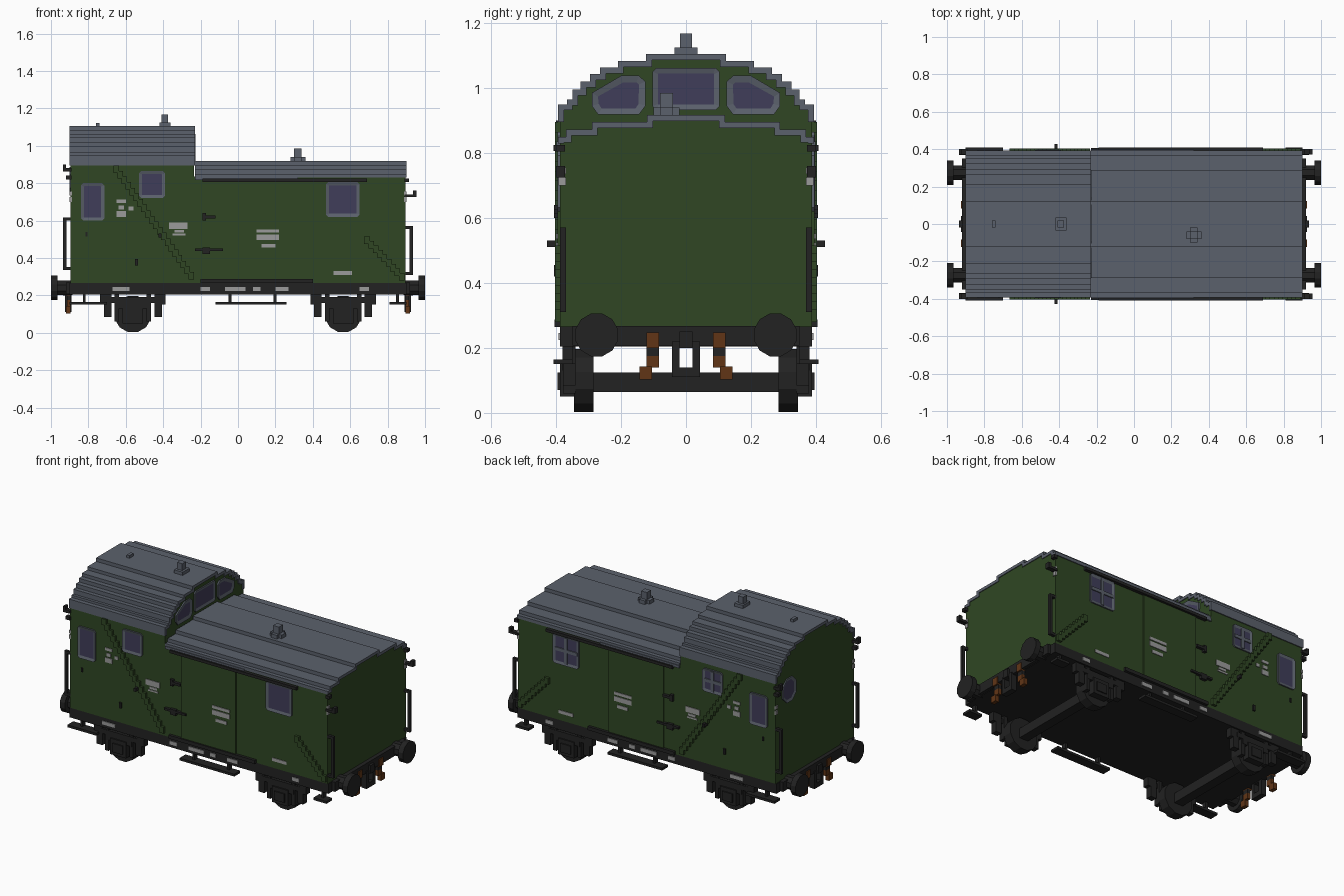
import bpy, bmesh, math
from mathutils import Matrix, Vector

cube = bpy.data.objects.get("Cube")
if cube:
    bpy.data.objects.remove(cube, do_unlink=True)


def material(name, rgb):
    m = bpy.data.materials.new(name)
    m.use_nodes = True
    col = (*rgb, 1)
    m.diffuse_color = col
    m.node_tree.nodes["Principled BSDF"].inputs["Base Color"].default_value = col
    return m


GREEN = material("dark green", (.029, .062, .017))
GREY = material("roof grey", (.105, .12, .15))
BLACK = material("chassis black", (.016, .016, .016))
GLASS = material("violet glass", (.051, .047, .1))
RUST = material("rust brown", (.12, .036, .008))
LABEL = material("label grey", (.33, .33, .33))


def finish(bm, name, *mats):
    bmesh.ops.recalc_face_normals(bm, faces=bm.faces)
    me = bpy.data.meshes.new(name)
    bm.to_mesh(me)
    bm.free()
    for m in mats:
        me.materials.append(m)
    ob = bpy.data.objects.new(name, me)
    bpy.context.collection.objects.link(ob)
    return ob


def signs(flag):
    return (1, -1) if flag else (1,)


def boxes(name, mat, items, mx=False, my=False):
    """Boxes given as x0, x1, y0, y1, z0, z1, optionally mirrored in x and y."""
    bm = bmesh.new()
    for x0, x1, y0, y1, z0, z1 in items:
        for sx in signs(mx):
            for sy in signs(my):
                mid = Vector((sx * (x0 + x1) / 2, sy * (y0 + y1) / 2, (z0 + z1) / 2))
                size = Matrix.Diagonal((x1 - x0, y1 - y0, z1 - z0, 1))
                bmesh.ops.create_cube(bm, size=1, matrix=Matrix.Translation(mid) @ size)
    return finish(bm, name, mat)


def cylinders(name, mat, r, depth, axis, spots, sides=12):
    bm = bmesh.new()
    turn = Matrix.Rotation(math.pi / 2, 4, 'Y' if axis == 'X' else 'X')
    spin = Matrix.Rotation(math.pi / sides, 4, 'Z')
    for p in spots:
        bmesh.ops.create_cone(bm, cap_ends=True, segments=sides, radius1=r, radius2=r,
                              depth=depth, matrix=Matrix.Translation(p) @ turn @ spin)
    return finish(bm, name, mat)


def prism(name, mat, pts, x0, x1):
    """Extrude a (y, z) outline along x."""
    bm = bmesh.new()
    face = bm.faces.new([bm.verts.new((x0, y, z)) for y, z in pts])
    new = bmesh.ops.extrude_face_region(bm, geom=[face])["geom"]
    verts = [v for v in new if isinstance(v, bmesh.types.BMVert)]
    bmesh.ops.translate(bm, vec=(x1 - x0, 0, 0), verts=verts)
    return finish(bm, name, mat)


def stair(steps, base, inset=0.0):
    """Symmetric stepped arch outline from (half width, height) steps."""
    half, low = [], base
    for w, z in reversed(steps):
        half += [(w - inset, low), (w - inset, z - inset)]
        low = z - inset
    return half + [(-y, z) for y, z in reversed(half)]


def window(name, pts, direction, dist, border=.018):
    """Raised frame with a recessed pane, on a wall facing the direction."""
    n = Vector(direction)
    bm = bmesh.new()
    loc = [n * dist + (Vector((u, 0, v)) if n.y else Vector((0, u, v))) for u, v in pts]
    face = bm.faces.new([bm.verts.new(p) for p in loc])
    face.normal_update()
    if face.normal.dot(n) < 0:
        face.normal_flip()
    new = bmesh.ops.extrude_face_region(bm, geom=[face])["geom"]
    bmesh.ops.translate(bm, vec=n * .009, verts=[g for g in new if isinstance(g, bmesh.types.BMVert)])
    pane = [g for g in new if isinstance(g, bmesh.types.BMFace)][0]
    bm.normal_update()
    bmesh.ops.inset_region(bm, faces=[pane], thickness=border, depth=-.005)
    pane.material_index = 1
    return finish(bm, name, GREY, GLASS)


def chamfered(x0, x1, z0, z1, c=.012):
    return [(x0 + c, z0), (x1 - c, z0), (x1, z0 + c), (x1, z1 - c),
            (x1 - c, z1), (x0 + c, z1), (x0, z1 - c), (x0, z0 + c)]


# Body walls and stepped roofs
boxes("cab_walls", GREEN, [(-.895, -.235, -.388, .388, .265, .895)])
boxes("van_walls", GREEN, [(-.235, .895, -.388, .388, .265, .835)])
high = [(.123, 1.105), (.21, 1.083), (.265, 1.063), (.295, 1.043), (.325, 1.02),
        (.35, .995), (.367, .965), (.394, .95)]
low = [(.12, .917), (.29, .895), (.37, .872), (.394, .85)]
for name, steps, base, x0, x1 in (("cab", high, .895, -.9, -.23), ("van", low, .83, -.23, .9)):
    shell = stair(steps, base) + stair(steps, base, .018)[::-1]
    prism(name + "_roof", GREY, shell, x0, x1)
    prism(name + "_gable", GREEN, stair(steps, base - .03, .018), x0 + .005, x1 - .005)
boxes("roof_eave", GREY, [(-.23, .32, .385, .398, .818, .835)], my=True)
boxes("roof_vents", GREY, [(-.42, -.36, -.035, .035, 1.1, 1.125), (-.41, -.375, -.018, .018, 1.12, 1.168),
                           (-.76, -.74, -.02, .02, 1.1, 1.122),
                           (.28, .36, -.08, -.04, .91, .94), (.3, .34, -.1, -.02, .91, .94),
                           (.3, .34, -.08, -.04, .93, .985)])

# Side windows; the back ones of the two square windows have crossbars
for side, label in ((-1, "front"), (1, "back")):
    for i, (x0, x1, z0, z1) in enumerate([(-.84, -.715, .6, .8), (-.53, -.39, .72, .865), (.47, .65, .62, .805)]):
        window(f"{label}_window_{i + 1}", chamfered(x0, x1, z0, z1), (0, side, 0), .387)
        if side > 0 and i:
            cx, cz = (x0 + x1) / 2, (z0 + z1) / 2
            boxes(f"back_crossbars_{i + 1}", GREY, [(cx - .01, cx + .01, .388, .397, z0 + .01, z1 - .01),
                                                   (x0 + .01, x1 - .01, .388, .397, cz - .01, cz + .01)])

# Lookout windows above the lower roof, and the round end window
window("lookout_middle", chamfered(-.103, .103, .932, 1.062), (1, 0, 0), -.236)
slanted = [(.125, .945), (.145, .918), (.27, .918), (.29, .945), (.29, .985), (.2, 1.038), (.145, 1.038), (.125, 1.02)]
for s, label in ((1, "back"), (-1, "front")):
    window("lookout_" + label, [(s * y, z) for y, z in slanted], (1, 0, 0), -.236, .022)
window("end_round_window", chamfered(.19, .325, .735, .885, .04), (-1, 0, 0), .893)

# Sliding doors, runner rails and fittings
boxes("sliding_door", GREEN, [(-.12, .26, .38, .396, .285, .805)], my=True)
boxes("door_rails", BLACK, [(-.19, .69, .385, .408, .806, .824), (-.2, .4, .385, .405, .265, .287)], my=True)
boxes("door_latches", BLACK, [(-.19, -.12, .385, .406, .612, .628), (-.19, -.17, .385, .406, .6, .64),
                              (-.23, -.08, .385, .406, .437, .45), (-.19, -.15, .385, .406, .42, .455)], my=True)
boxes("wall_handles", BLACK, [(-.425, -.41, .385, .428, .51, .53), (-.55, -.535, .385, .398, .36, .395),
                              (-.815, -.805, .385, .395, .515, .54)], my=True)

# Stepped diagonal braces
brace = []
for x0, z0, x1, z1, n in ((-.65, .875, -.25, .305, 20), (.69, .495, .875, .3, 9)):
    for i in range(n):
        t = i / (n - 1)
        x, z = x0 + (x1 - x0) * t, z0 + (z1 - z0) * t
        brace.append((x - .015, x + .015, .38, .404, z - .02, z + .02))
boxes("diagonal_braces", GREEN, brace, my=True)

# Plain marking plates
marks = [(-.65, -.6, .695, .712), (-.65, -.6, .62, .65), (-.64, -.61, .66, .68), (-.585, -.56, .655, .675),
         (-.37, -.27, .555, .59), (-.34, -.29, .535, .55), (-.35, -.28, .52, .53), (.51, .61, .31, .33)]
boxes("wall_marks", LABEL, [(a, b, .386, .392, c, d) for a, b, c, d in marks], my=True)
boxes("door_marks", LABEL, [(a, b, .394, .4, c, d) for a, b, c, d in
                            ((.1, .22, .535, .553), (.1, .22, .495, .525), (.125, .2, .455, .475))], my=True)
boxes("frame_marks", LABEL, [(a, b, .386, .393, .224, .246) for a, b in
                             ((-.67, -.58), (-.2, -.15), (-.07, .04), (.08, .12), (.2, .27), (.65, .7))], my=True)

# Underframe, end beams and couplings
boxes("underframe", BLACK, [(-.9, .9, -.388, .388, .205, .266)])
boxes("end_beams", BLACK, [(.89, .92, -.35, .35, .208, .268)], mx=True)
boxes("couplings", BLACK, [(.89, .925, .02, .043, .11, .22), (.89, .925, -.043, -.02, .11, .22),
                           (.89, .925, -.043, .043, .11, .14), (.89, .935, -.02, .02, .2, .25)], mx=True)
boxes("brake_hoses", RUST, [(.895, .925, .083, .122, .2, .247), (.895, .915, .083, .122, .14, .175),
                            (.895, .92, .105, .143, .103, .143)], mx=True, my=True)
boxes("hose_bands", BLACK, [(.895, .915, .083, .122, .175, .2)], mx=True, my=True)
corners = [(sx, sy) for sx in (1, -1) for sy in (1, -1)]
cylinders("buffer_plates", BLACK, .068, .035, 'X', [(.9825 * sx, .275 * sy, .24) for sx, sy in corners])
cylinders("buffer_shafts", BLACK, .042, .09, 'X', [(.93 * sx, .275 * sy, .24) for sx, sy in corners], 8)

# Wheels, axles, axle boxes and springs
WX = .5625
cylinders("wheels", BLACK, .1, .06, 'Y', [(WX * sx, .315 * sy, .1) for sx, sy in corners], 12)
boxes("axles", BLACK, [(WX - .03, WX + .03, -.29, .29, .065, .125)], mx=True)
gear = [(WX - .055, WX + .055, .34, .388, .05, .15), (WX - .035, WX + .035, .34, .395, .07, .125),
        (WX - .09, WX + .09, .345, .38, .13, .165), (WX - .13, WX + .13, .35, .38, .16, .19)]
for s in (1, -1):
    for off, w, z in ((.135, .02, .085), (.155, .02, .15), (.085, .012, .06)):
        gear.append((WX + s * off - w, WX + s * off + w, .34, .378, z, .21))
boxes("axle_boxes_and_springs", BLACK, gear, mx=True, my=True)

# Footboards with hangers
boxes("footboards", BLACK, [(-.12, .26, .35, .408, .15, .165), (-.05, -.035, .35, .38, .16, .21), (.19, .205, .35, .38, .16, .21),
                            (-.9, -.7, .35, .408, .15, .165), (-.83, -.815, .35, .38, .16, .21),
                            (.81, .9, .35, .408, .15, .165), (.845, .86, .35, .38, .16, .21)], my=True)

# End grab rails and lamp brackets
rails = []
for s, z0, z1 in ((1, .31, .57), (-1, .335, .615)):
    for a, b, c, d in ((.918, .935, z0, z1), (.89, .935, z0, z0 + .016), (.89, .935, z1 - .016, z1)):
        rails.append((min(s * a, s * b), max(s * a, s * b), .37, .388, c, d))
boxes("grab_rails", BLACK, rails, my=True)
boxes("lamp_brackets", BLACK, [(-.935, -.89, .372, .4, .862, .88), (-.935, -.92, .372, .4, .862, .9),
                               (-.92, -.89, .372, .4, .82, .84), (.89, .95, .372, .4, .725, .74),
                               (.935, .955, .372, .4, .725, .76), (.89, .915, .372, .4, .805, .825)], my=True)
boxes("corner_marks", LABEL, [(.888, .9, .37, .392, .7, .725), (.888, .9, .37, .392, .735, .755)], mx=True, my=True)
